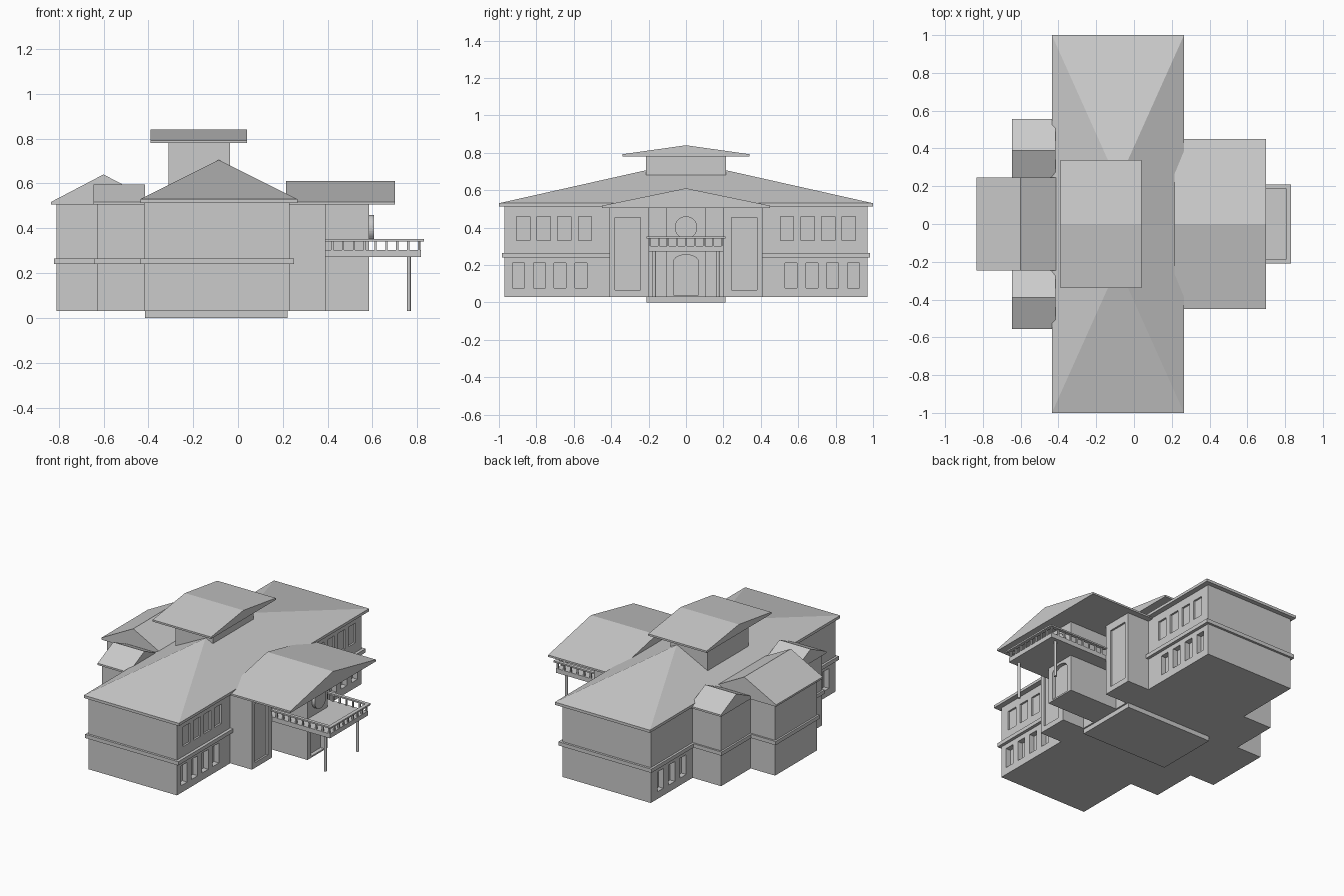
import bpy, bmesh, math
from mathutils import Matrix, Vector

if "Cube" in bpy.data.objects:
    bpy.data.objects.remove(bpy.data.objects["Cube"])


def obj_from_bm(name, bm):
    bmesh.ops.recalc_face_normals(bm, faces=bm.faces)
    me = bpy.data.meshes.new(name)
    bm.to_mesh(me)
    bm.free()
    ob = bpy.data.objects.new(name, me)
    bpy.context.collection.objects.link(ob)
    return ob


def add_box(bm, x0, x1, y0, y1, z0, z1):
    m = Matrix.LocRotScale(Vector(((x0 + x1) / 2, (y0 + y1) / 2, (z0 + z1) / 2)), None,
                           Vector((x1 - x0, y1 - y0, z1 - z0)))
    bmesh.ops.create_cube(bm, size=1, matrix=m)


def boxes(name, *dims):
    bm = bmesh.new()
    for d in dims:
        add_box(bm, *d)
    return obj_from_bm(name, bm)


def prism(name, profile, axis, a, b):
    """Extrude a 2D (horizontal, z) profile along axis 'x' or 'y' from a to b."""
    bm = bmesh.new()
    place = (lambda h, z: (a, h, z)) if axis == 'x' else (lambda h, z: (h, a, z))
    face = bm.faces.new([bm.verts.new(place(h, z)) for h, z in profile])
    geo = bmesh.ops.extrude_face_region(bm, geom=[face])
    off = Vector((b - a, 0, 0)) if axis == 'x' else Vector((0, b - a, 0))
    bmesh.ops.translate(bm, vec=off, verts=[v for v in geo['geom'] if isinstance(v, bmesh.types.BMVert)])
    return obj_from_bm(name, bm)


def gable(name, axis, h0, h1, a, b, z0, z1, eave=0.012):
    mid = (h0 + h1) / 2
    return prism(name, [(h0, z0), (h1, z0), (h1, z0 + eave), (mid, z1), (h0, z0 + eave)], axis, a, b)


def cut(ob, cutter):
    cutter.hide_render = True
    mod = ob.modifiers.new("recess", 'BOOLEAN')
    mod.operation, mod.solver, mod.object = 'DIFFERENCE', 'EXACT', cutter
    bpy.context.view_layer.objects.active = ob
    bpy.ops.object.modifier_apply(modifier=mod.name)
    bpy.data.objects.remove(cutter)


def cylinder(name, r, depth, loc, axis='z', seg=16):
    bm = bmesh.new()
    rot = Matrix.Rotation(math.pi / 2, 4, 'Y') if axis == 'x' else Matrix()
    bmesh.ops.create_cone(bm, cap_ends=True, segments=seg, radius1=r, radius2=r, depth=depth,
                          matrix=Matrix.Translation(loc) @ rot)
    return obj_from_bm(name, bm)


# Main hall with recessed windows on both long sides
hall = boxes("main_hall", (-0.42, 0.23, -0.97, 0.97, 0.03, 0.52))
holes = []
for s in (-1, 1):
    for i in range(4):
        yu, yl = s * (0.54 + 0.11 * i), s * (0.562 + 0.111 * i)
        holes.append((0.218, 0.3, yu - 0.036, yu + 0.036, 0.33, 0.46))
        holes.append((0.195, 0.3, yl - 0.032, yl + 0.032, 0.078, 0.21))
    for i in range(3):
        y = s * (0.63 + 0.12 * i)
        holes.append((-0.5, -0.385, y - 0.032, y + 0.032, 0.078, 0.21))
cut(hall, boxes("window_cutter", *holes))
boxes("foundation", (-0.415, 0.22, -0.21, 0.21, 0.0, 0.04))

# String course around the hall
boxes("hall_band", (-0.435, 0.25, -0.985, -0.41, 0.24, 0.265), (-0.435, 0.25, 0.41, 0.985, 0.24, 0.265))

# Hipped main roof
bm = bmesh.new()
low, high = [[bm.verts.new((x, y, z)) for x, y in ((-0.435, -1), (0.265, -1), (0.265, 1), (-0.435, 1))]
             for z in (0.512, 0.53)]
r0, r1 = bm.verts.new((-0.085, -0.22, 0.705)), bm.verts.new((-0.085, 0.22, 0.705))
bm.faces.new(low)
for i in range(4):
    j = (i + 1) % 4
    bm.faces.new((low[i], low[j], high[j], high[i]))
a, b, c, d = high
for f in ((a, b, r0), (b, c, r1, r0), (c, d, r1), (d, a, r0, r1)):
    bm.faces.new(f)
obj_from_bm("main_roof", bm)

# Roof lantern
boxes("lantern_walls", (-0.31, -0.035, -0.215, 0.215, 0.55, 0.785))
gable("lantern_roof", 'x', -0.34, 0.34, -0.39, 0.04, 0.78, 0.84)

# Entrance wing: two piers with tall panels, central bay and gable roof
for side, s in (("left", -1), ("right", 1)):
    y0, y1 = sorted((s * 0.2, s * 0.41))
    pier = boxes(side + "_pier", (0.2, 0.39, y0, y1, 0.03, 0.51))
    y0, y1 = sorted((s * 0.243, s * 0.38))
    cut(pier, boxes("panel_cutter", (0.378, 0.45, y0, y1, 0.065, 0.455)))
bay = boxes("entrance_bay", (0.2, 0.585, -0.105, 0.105, 0.03, 0.51))
arch = [(-0.068, 0.04), (0.068, 0.04)] + [
    (0.068 * math.cos(t), 0.215 + 0.04 * math.sin(t)) for t in [math.pi * i / 10 for i in range(11)]]
cut(bay, prism("door_cutter", arch, 'x', 0.56, 0.65))
gable("entrance_roof", 'x', -0.45, 0.45, 0.215, 0.70, 0.505, 0.61)
cylinder("round_window", 0.06, 0.025, (0.595, 0, 0.4), 'x', 32)

# Balcony with balustrade and posts
boxes("balcony_floor", (0.22, 0.817, -0.2, 0.2, 0.272, 0.302))
boxes("balcony_rail", (0.39, 0.83, -0.21, -0.188, 0.342, 0.352), (0.39, 0.83, 0.188, 0.21, 0.342, 0.352),
      (0.806, 0.83, -0.188, 0.188, 0.342, 0.352))
spots = [(0.42 + 0.0485 * i, s * 0.194) for i in range(9) for s in (-1, 1)]
spots += [(0.81, -0.194 + 0.0485 * i) for i in range(1, 8)]
boxes("balusters", *[(x - 0.005, x + 0.005, y - 0.005, y + 0.005, 0.30, 0.343) for x, y in spots])
for side, s in (("left", -1), ("right", 1)):
    cylinder(side + "_balcony_post", 0.009, 0.245, (0.762, s * 0.17, 0.1525))

# Rear wing: central block and two side blocks
boxes("rear_block", (-0.81, -0.40, -0.22, 0.22, 0.03, 0.515))
boxes("rear_band", (-0.822, -0.41, -0.232, 0.232, 0.24, 0.265))
gable("rear_roof", 'y', -0.835, -0.365, -0.245, 0.245, 0.505, 0.64)
for side, s in (("left", -1), ("right", 1)):
    y0, y1 = sorted((s * 0.2, s * 0.53))
    boxes(side + "_rear_side_block", (-0.63, -0.40, y0, y1, 0.03, 0.515))
    y0, y1 = sorted((s * 0.2, s * 0.542))
    boxes(side + "_rear_side_band", (-0.642, -0.41, y0, y1, 0.24, 0.265))
    y0, y1 = sorted((s * 0.225, s * 0.555))
    gable(side + "_rear_side_roof", 'x', y0, y1, -0.645, -0.415, 0.505, 0.595)
